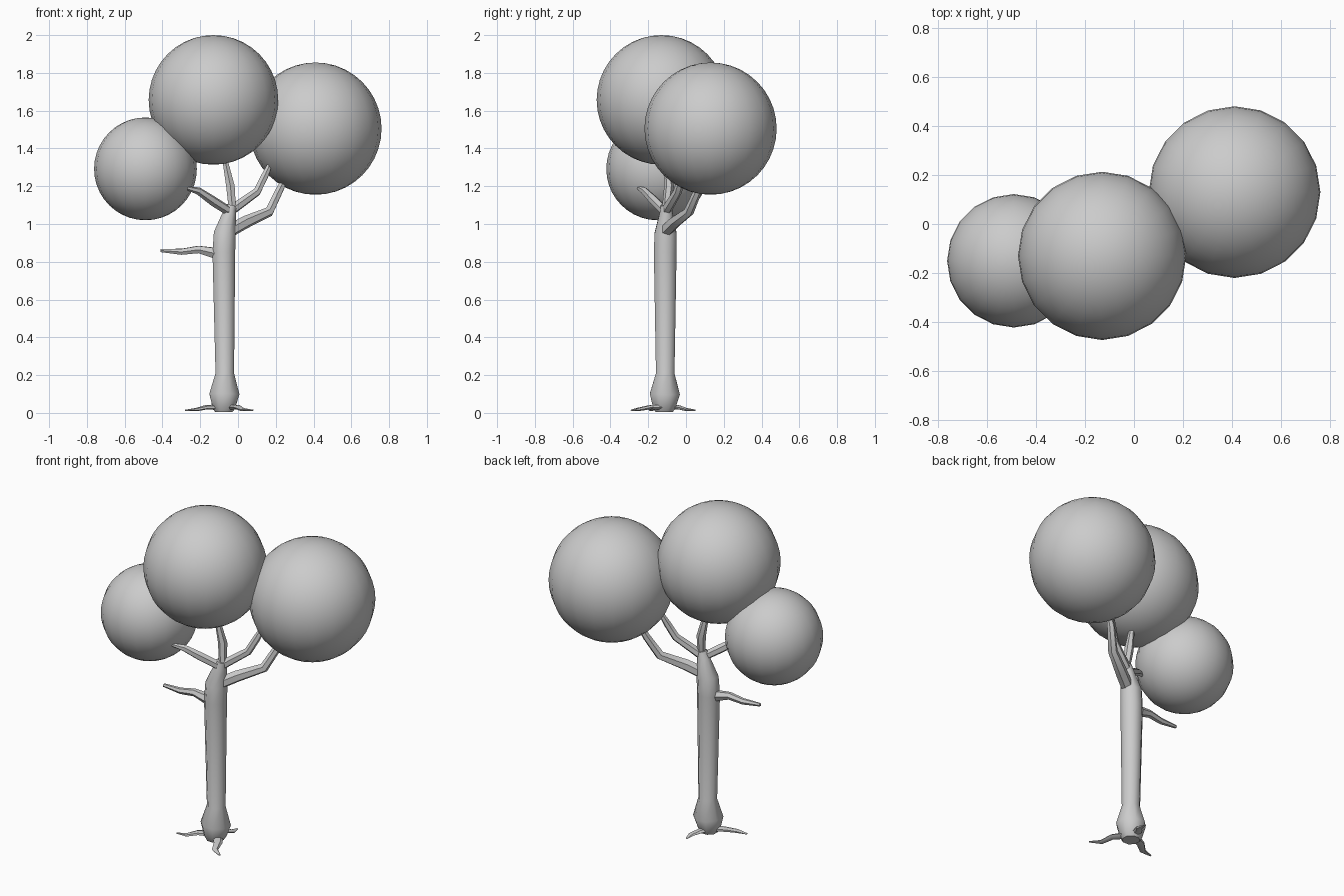
import bpy, bmesh, math
from mathutils import Vector

cube = bpy.data.objects.get("Cube")
if cube:
    bpy.data.objects.remove(cube, do_unlink=True)

grey = bpy.data.materials.new("plain grey")
grey.use_nodes = True
grey.diffuse_color = (0.6, 0.6, 0.6, 1)
grey.node_tree.nodes["Principled BSDF"].inputs["Base Color"].default_value = (0.6, 0.6, 0.6, 1)


def finish(name, bm, angle):
    """Turn a bmesh into a smooth-shaded object that keeps its sharp edges."""
    bmesh.ops.recalc_face_normals(bm, faces=bm.faces)
    mesh = bpy.data.meshes.new(name)
    bm.to_mesh(mesh)
    bm.free()
    mesh.materials.append(grey)
    obj = bpy.data.objects.new(name, mesh)
    bpy.context.collection.objects.link(obj)
    bpy.ops.object.select_all(action='DESELECT')
    obj.select_set(True)
    bpy.context.view_layer.objects.active = obj
    bpy.ops.object.shade_smooth_by_angle(angle=math.radians(angle))
    return obj


def limb(name, path, sides, angle=40, flat=1.0):
    """Loft a faceted tube along points of (x, y, z, radius)."""
    bm = bmesh.new()
    pts = [Vector(p[:3]) for p in path]
    rings = []
    for i, p in enumerate(pts):
        along = pts[min(i + 1, len(pts) - 1)] - pts[max(i - 1, 0)]
        turn = Vector((0, 0, 1)).rotation_difference(along.normalized())
        ring = []
        for k in range(sides):
            a = math.tau * (k + 0.5) / sides
            offset = turn @ Vector((math.cos(a), math.sin(a), 0)) * path[i][3]
            offset.z *= flat
            ring.append(bm.verts.new(p + offset))
        rings.append(ring)
    for low, high in zip(rings, rings[1:]):
        for k in range(sides):
            n = (k + 1) % sides
            bm.faces.new((low[k], low[n], high[n], high[k]))
    bm.faces.new(rings[0])
    bm.faces.new(rings[-1])
    return finish(name, bm, angle)


# Trunk with a swollen foot and a tapering crown
limb("trunk", [(-0.075, -0.115, 0.005, 0.05), (-0.075, -0.115, 0.03, 0.065),
               (-0.072, -0.112, 0.1, 0.086), (-0.07, -0.11, 0.21, 0.053),
               (-0.075, -0.11, 0.85, 0.065), (-0.07, -0.108, 0.95, 0.063),
               (-0.045, -0.105, 1.06, 0.037), (-0.035, -0.105, 1.1, 0.03)], 8, 50)

# Branches
limb("lower_branch", [(-0.07, -0.11, 0.83, 0.035), (-0.14, -0.115, 0.85, 0.03),
                      (-0.21, -0.12, 0.865, 0.022), (-0.3, -0.125, 0.853, 0.018),
                      (-0.41, -0.13, 0.86, 0.01)], 6)
limb("right_branch", [(-0.035, -0.105, 1.06, 0.025), (-0.13, -0.165, 1.12, 0.026),
                      (-0.21, -0.22, 1.175, 0.02), (-0.27, -0.25, 1.19, 0.01)], 6)
limb("middle_branch", [(-0.03, -0.105, 1.08, 0.022), (-0.04, -0.09, 1.2, 0.026),
                       (-0.065, -0.1, 1.32, 0.017), (-0.08, -0.11, 1.4, 0.008)], 6)
limb("left_inner_branch", [(-0.04, -0.105, 1.07, 0.028), (0.1, -0.045, 1.17, 0.023),
                           (0.14, -0.02, 1.25, 0.021), (0.18, 0.01, 1.34, 0.012)], 6)
limb("left_outer_branch", [(-0.05, -0.11, 0.96, 0.035), (0.04, -0.06, 1.01, 0.034),
                           (0.165, 0.015, 1.065, 0.027), (0.22, 0.065, 1.18, 0.022),
                           (0.28, 0.1, 1.3, 0.012)], 6)

# Roots spreading over the ground
foot = Vector((-0.075, -0.115))
for i, (tip, bend) in enumerate([((0.08, -0.29), 0.02), ((-0.28, -0.19), -0.015),
                                 ((-0.04, 0.05), 0.015)]):
    tip = Vector(tip)
    side = (tip - foot).orthogonal().normalized() * bend
    path = []
    for t, z, r in [(0.1, 0.03, 0.03), (0.45, 0.03, 0.024), (0.72, 0.018, 0.018), (1, 0.014, 0.006)]:
        p = foot.lerp(tip, t) + side * math.sin(t * math.tau)
        path.append((p.x, p.y, z, r))
    limb(f"root_{i + 1}", path, 6, flat=0.5)

# Round foliage
for name, centre, radius in [("top_foliage", (-0.13, -0.13, 1.657), 0.343),
                             ("left_foliage", (0.41, 0.13, 1.505), 0.35),
                             ("right_foliage", (-0.49, -0.15, 1.292), 0.272)]:
    bm = bmesh.new()
    bmesh.ops.create_uvsphere(bm, u_segments=20, v_segments=20, radius=radius)
    bmesh.ops.translate(bm, verts=bm.verts, vec=Vector(centre))
    finish(name, bm, 40)
